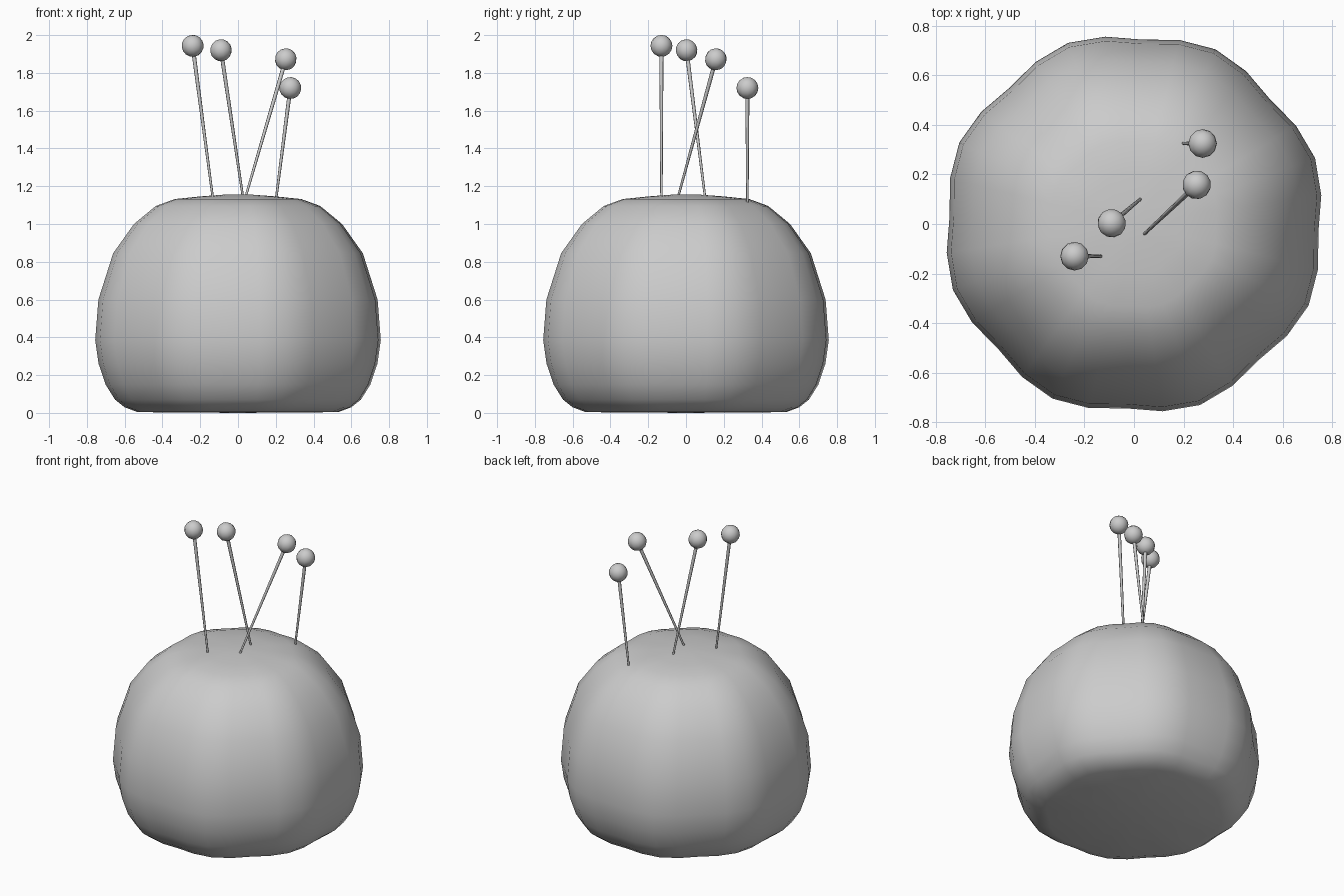
import bpy, bmesh, math
from mathutils import Vector

if "Cube" in bpy.data.objects:
    bpy.data.objects.remove(bpy.data.objects["Cube"])


def finish(name, bm):
    bmesh.ops.recalc_face_normals(bm, faces=bm.faces)
    me = bpy.data.meshes.new(name)
    bm.to_mesh(me)
    bm.free()
    ob = bpy.data.objects.new(name, me)
    bpy.context.collection.objects.link(ob)
    bpy.ops.object.select_all(action='DESELECT')
    ob.select_set(True)
    bpy.context.view_layer.objects.active = ob
    bpy.ops.object.shade_smooth_by_angle(angle=math.radians(50))
    return ob


# Cushion: rounded eight-sided body, lathed from a profile of (radius, z)
profile = [(0.53, 0.004), (0.60, 0.03), (0.65, 0.07), (0.70, 0.15), (0.737, 0.26),
           (0.755, 0.385), (0.738, 0.60), (0.66, 0.845), (0.55, 1.0), (0.435, 1.095),
           (0.335, 1.132), (0.2, 1.146), (0.08, 1.155)]
corner = [0.778, 0.765, 0.745, 0.765]   # plan radius: corner, quarter, mid-side, quarter
bm = bmesh.new()
rings = []
for r, z in profile:
    ring = []
    for i in range(32):
        a = math.radians(20 + i * 11.25)
        rad = r / 0.755 * corner[i % 4]
        ring.append(bm.verts.new((rad * math.cos(a), rad * math.sin(a), z)))
    rings.append(ring)
for lo, hi in zip(rings, rings[1:]):
    for i in range(32):
        j = (i + 1) % 32
        bm.faces.new((lo[i], lo[j], hi[j], hi[i]))
for ring, z in ((rings[0], 0.0), (rings[-1], 1.156)):
    c = bm.verts.new((0, 0, z))
    for i in range(32):
        bm.faces.new((ring[i], ring[(i + 1) % 32], c))
finish("cushion", bm)


# Pins: tapered shaft from the cushion surface up to a round head
def pin(n, base, head):
    base, head = Vector(base), Vector(head)
    d = (head - base).normalized()
    start = base - d * 0.04
    bm = bmesh.new()
    bmesh.ops.create_cone(bm, segments=8, cap_ends=True, radius1=0.006, radius2=0.011,
                          depth=(head - start).length)
    rot = d.to_track_quat('Z', 'Y')
    for v in bm.verts:
        v.co = rot @ v.co + (start + head) / 2
    finish(f"pin_shaft_{n}", bm)
    bm = bmesh.new()
    bmesh.ops.create_uvsphere(bm, u_segments=12, v_segments=8, radius=0.058)
    for v in bm.verts:
        v.co = rot @ v.co + head
    finish(f"pin_head_{n}", bm)


pin(1, (-0.135, -0.13, 1.15), (-0.24, -0.13, 1.943))
pin(2, (0.025, 0.10, 1.15), (-0.09, 0.003, 1.92))
pin(3, (0.042, -0.04, 1.15), (0.253, 0.158, 1.872))
pin(4, (0.2, 0.325, 1.12), (0.277, 0.325, 1.72))
